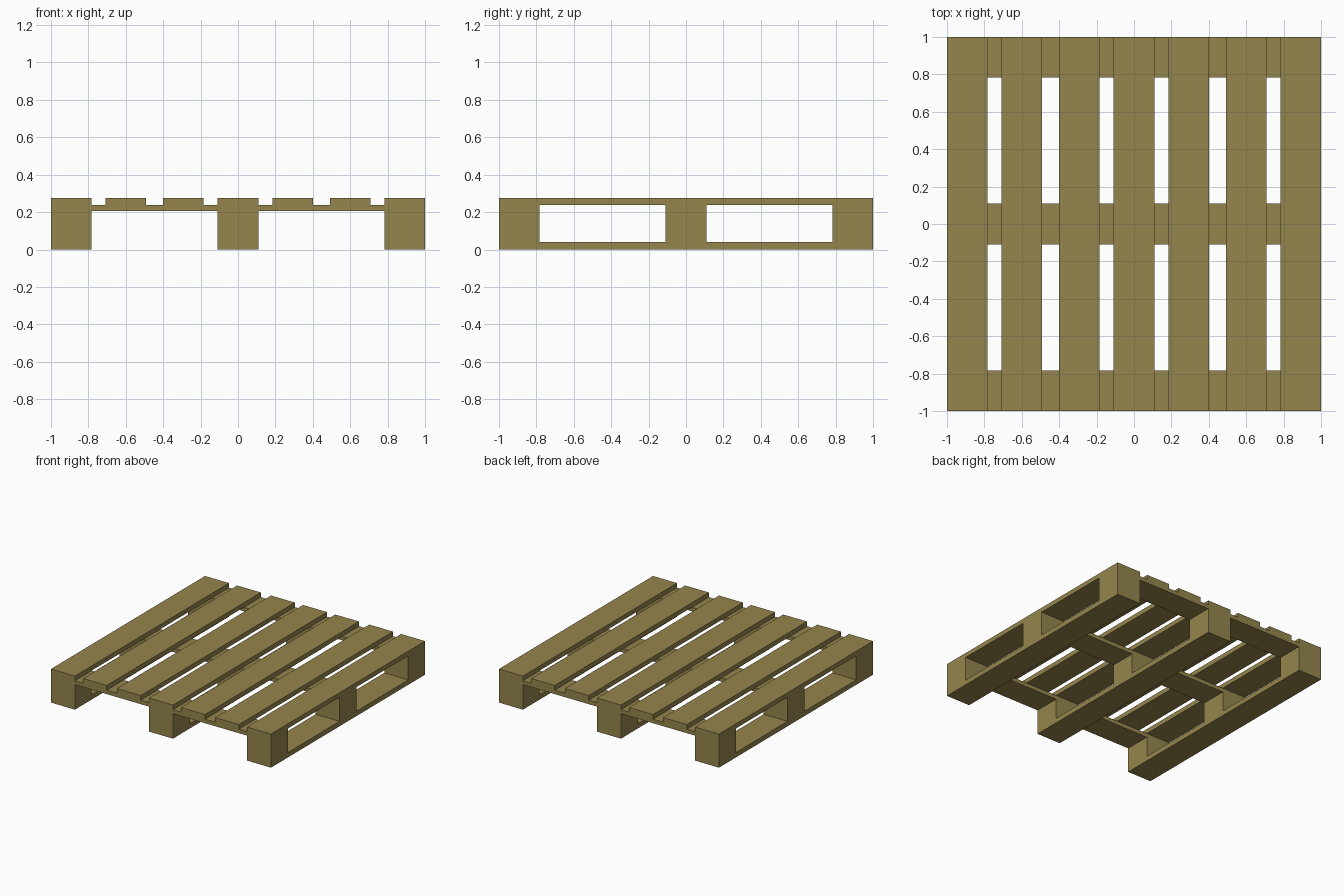
import bpy

if "Cube" in bpy.data.objects:
    bpy.data.objects.remove(bpy.data.objects["Cube"])

wood = bpy.data.materials.new("wood")
wood.diffuse_color = (0.30, 0.235, 0.075, 1)
wood.use_nodes = True
wood.node_tree.nodes["Principled BSDF"].inputs["Base Color"].default_value = wood.diffuse_color


def box(name, x, y, z):
    """Box spanning the given (min, max) ranges."""
    spans = (x, y, z)
    bpy.ops.mesh.primitive_cube_add(size=1, location=[(a + b) / 2 for a, b in spans])
    ob = bpy.context.object
    ob.name = name
    ob.scale = [b - a for a, b in spans]
    bpy.ops.object.transform_apply(location=False, rotation=False, scale=True)
    ob.data.materials.append(wood)
    return ob


FULL = (-1, 1)
BANDS = [(-1, -0.782), (-0.109, 0.109), (0.782, 1)]
Z_RUNNER, Z_BLOCK, Z_CROSS, Z_TOP = 0.04, 0.205, 0.238, 0.276

# Runners on the floor and cross boards under the deck
for i, band in enumerate(BANDS):
    box(f"bottom_runner_{i + 1}", band, FULL, (0, Z_RUNNER))
    box(f"cross_board_{i + 1}", FULL, band, (Z_BLOCK, Z_CROSS))

# Nine spacer blocks
for i, bx in enumerate(BANDS):
    for j, by in enumerate(BANDS):
        box(f"block_{i + 1}_{j + 1}", bx, by, (Z_RUNNER, Z_BLOCK))

# Seven deck boards, mirrored about the centre
right = [(0.184, 0.4), (0.493, 0.708), BANDS[2]]
decks = [(-b, -a) for a, b in reversed(right)] + [BANDS[1]] + right
for i, bx in enumerate(decks):
    box(f"deck_board_{i + 1}", bx, FULL, (Z_CROSS, Z_TOP))
